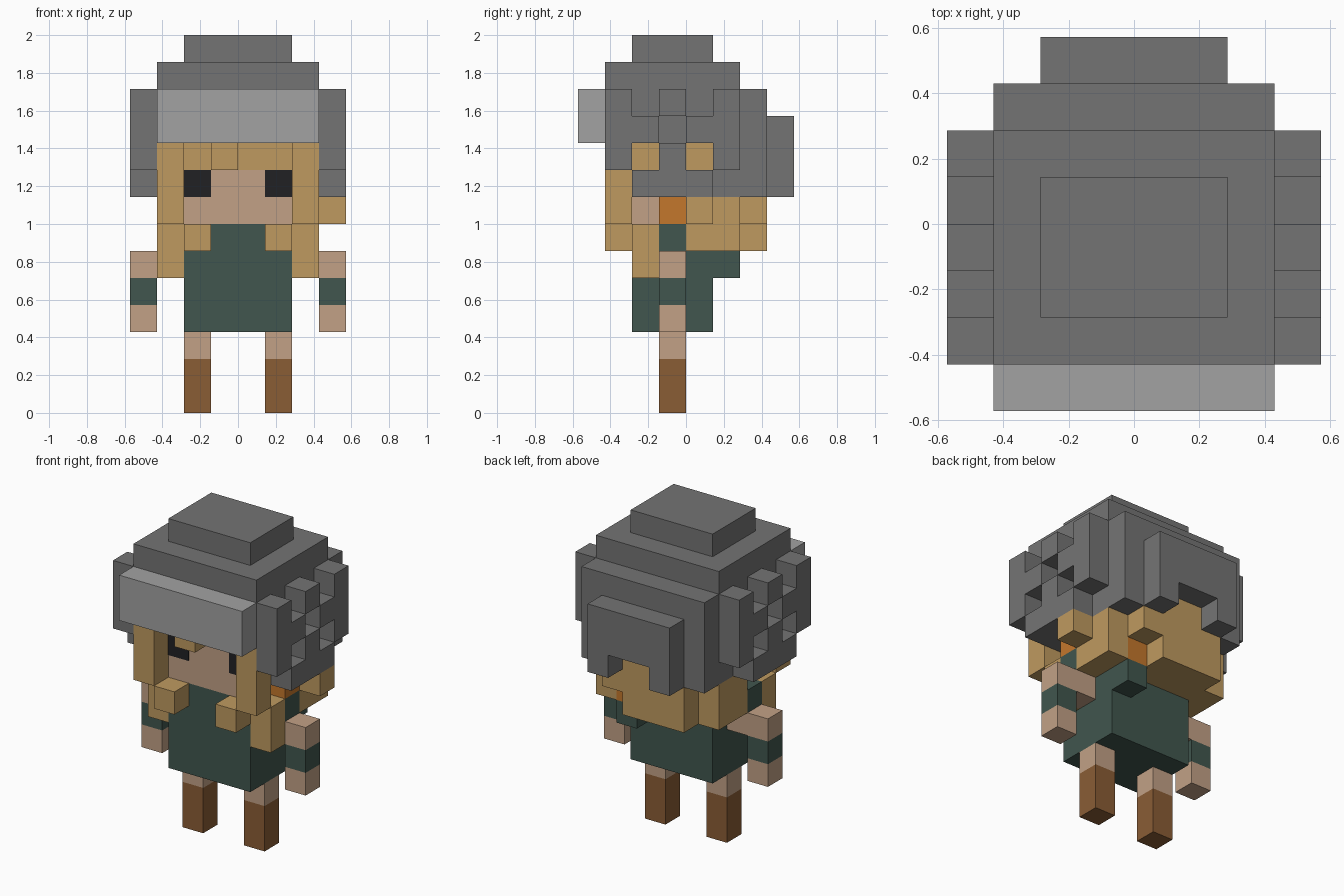
import bpy
import bmesh

if "Cube" in bpy.data.objects:
    bpy.data.objects.remove(bpy.data.objects["Cube"], do_unlink=True)

U = 1 / 7  # size of one block


def linear(c):
    c /= 255
    return c / 12.92 if c <= 0.04045 else ((c + 0.055) / 1.055) ** 2.4


def material(name, r, g, b):
    m = bpy.data.materials.new(name)
    m.use_nodes = True
    col = (linear(r), linear(g), linear(b), 1)
    m.diffuse_color = col
    bsdf = m.node_tree.nodes["Principled BSDF"]
    bsdf.inputs["Base Color"].default_value = col
    bsdf.inputs["Roughness"].default_value = 0.9
    return m


GREY = material("helmet grey", 116, 116, 116)
LIGHT = material("light grey", 162, 162, 162)
HAIR = material("blond hair", 191, 154, 96)
SKIN = material("skin", 194, 161, 134)
GREEN = material("dark green cloth", 65, 86, 78)
BROWN = material("boot brown", 138, 93, 53)
BLACK = material("eye black", 33, 33, 36)
ORANGE = material("orange ribbon", 196, 119, 44)


def part(name, mat, *boxes, mirror=False):
    """One object made of boxes (x0, x1, y0, y1, z0, z1) in block units."""
    bm = bmesh.new()
    allboxes = list(boxes)
    if mirror:
        allboxes += [(-b[1], -b[0]) + tuple(b[2:]) for b in boxes]
    for x0, x1, y0, y1, z0, z1 in allboxes:
        verts = bmesh.ops.create_cube(bm, size=1)["verts"]
        for v in verts:
            v.co.x = (x1 if v.co.x > 0 else x0) * U
            v.co.y = (y1 if v.co.y > 0 else y0) * U
            v.co.z = (z1 if v.co.z > 0 else z0) * U
    me = bpy.data.meshes.new(name)
    bm.to_mesh(me)
    bm.free()
    me.materials.append(mat)
    ob = bpy.data.objects.new(name, me)
    bpy.context.collection.objects.link(ob)
    return ob


# Legs
part("boots", BROWN, (1, 2, -1, 0, 0, 2), mirror=True)
part("legs", SKIN, (1, 2, -1, 0, 2, 3), mirror=True)

# Torso with a small pouch at the back
part("tunic", GREEN, (-2, 2, -2, 1, 3, 7))
part("back_pouch", GREEN, (1, 2, 1, 2, 5, 6))

# Arms
part("shoulders", GREEN, (2, 3, -1, 0, 6, 7), mirror=True)
part("upper_arms", SKIN, (2, 4, -1, 0, 5, 6), mirror=True)
part("cuffs", GREEN, (3, 4, -1, 0, 4, 5), mirror=True)
part("hands", SKIN, (3, 4, -1, 0, 3, 4), mirror=True)

# Head and eyes
part("head", SKIN, (-2, 2, -2, 1, 7, 9))
part("eyes", BLACK, (1, 2, -2.04, -2, 8, 9), mirror=True)

# Ribbon
part("ribbon", ORANGE, (2, 3, -1, 0, 7, 8), (1, 2, 1, 2, 6, 7))

# Hair
part("hair_cap", HAIR, (-3, 3, -2, 2, 9, 10))
part("fringe_tuft", HAIR, (-1, 0, -3, -2, 9, 10))
part("front_locks", HAIR, (2, 3, -3, -2, 7, 10), (2, 3, -2, -1, 5, 7),
     (1, 2, -3, -2, 6, 7), mirror=True)
part("side_hair", HAIR, (2, 3, 0, 2, 6, 8), mirror=True)
part("side_tuft", HAIR, (3, 4, 0, 1, 7, 8))
part("back_hair", HAIR, (-2, 2, 1, 3, 7, 8), (-2, 1, 1, 3, 6, 7),
     (-2, 2, 1, 2, 8, 9), (-1, 1, 2, 3, 8, 9))

# Helmet shell
part("helmet_crown", GREY, (-2, 2, -2, 1, 13, 14))
part("helmet_dome", GREY, (-3, 3, -3, 2, 12, 13))
part("helmet_band", GREY, (-3, 3, -3, 3, 10, 12))
part("helmet_neck", GREY, (-3, 3, 2, 3, 9, 10))
part("helmet_sides", GREY, (2, 3, -2, 2, 8, 9), (1, 3, 2, 3, 8, 9), mirror=True)
part("helmet_back_plate", GREY, (-2, 2, 3, 4, 9, 11), (-2, -1, 3, 4, 8, 9),
     (1, 2, 3, 4, 8, 9))
part("helmet_brow", LIGHT, (-3, 3, -4, -3, 10, 12))

# Lattice ornament on both sides of the helmet
part("helmet_lattice", GREY,
     (3, 4, -3, -2, 9, 12), (3, 4, 1, 2, 9, 12),
     (3, 4, -2, -1, 10, 11), (3, 4, 0, 1, 10, 11),
     (3, 4, -1, 0, 11, 12), (3, 4, -1, 0, 9, 10),
     (3, 4, -2, 1, 8, 9), mirror=True)
